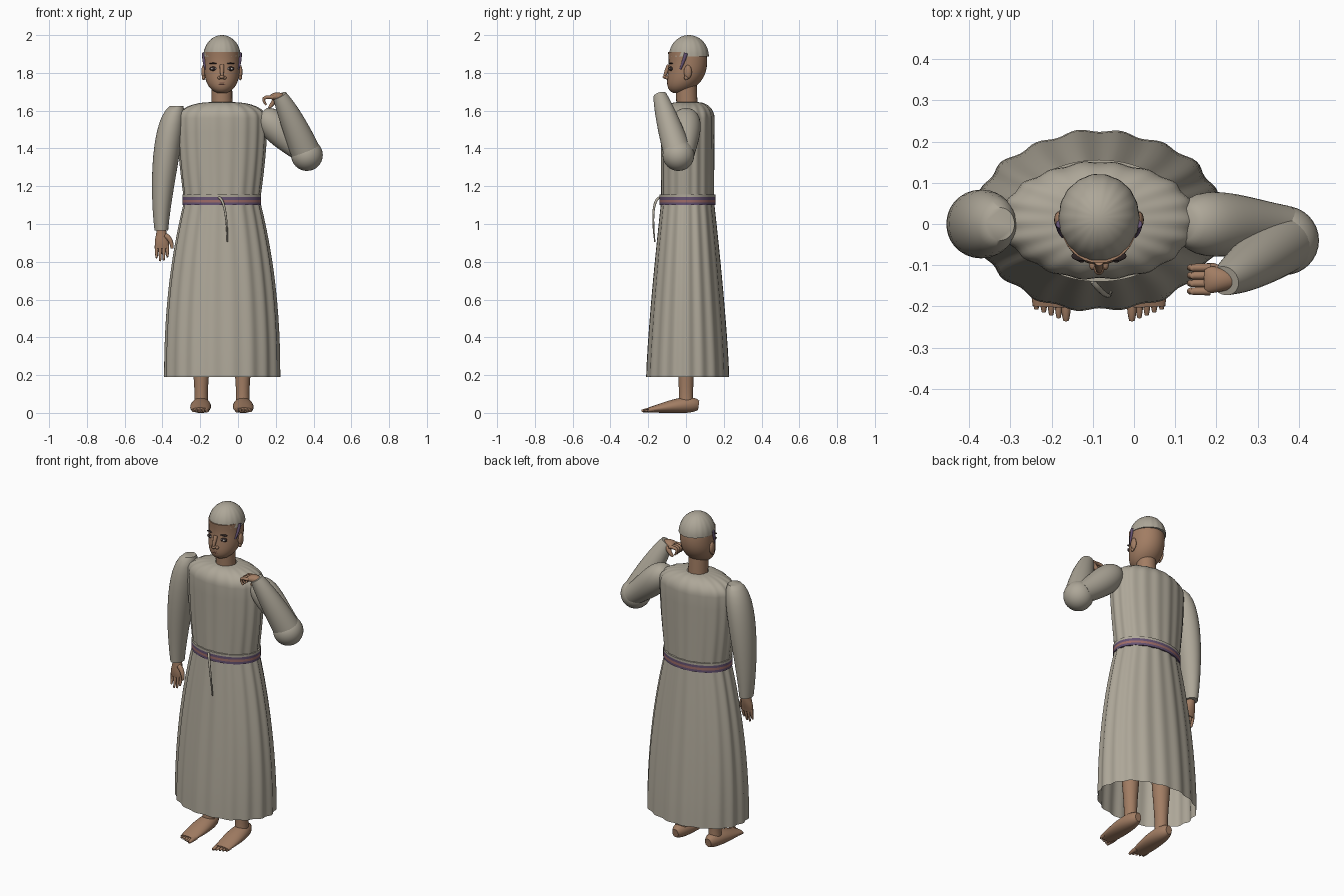
import bpy, bmesh
from math import cos, sin, pi, sqrt, radians
from mathutils import Vector

cube = bpy.data.objects.get("Cube")
if cube:
    bpy.data.objects.remove(cube)

CENTRE, HEM, WAIST, SHOULDER, CHIN = -.085, .19, 1.12, 1.56, 1.69
SIDES = (("right", -1), ("left", 1))
parts = []


def material(name, *rgb):
    mat = bpy.data.materials.new(name)
    mat.use_nodes = True
    mat.diffuse_color = (*rgb, 1)
    mat.node_tree.nodes["Principled BSDF"].inputs["Base Color"].default_value = (*rgb, 1)
    return mat


CLOTH = material("undyed cloth", .42, .385, .315)
SKIN = material("skin", .36, .205, .125)
DARK = material("dark hair", .03, .02, .02)
WHITE = material("eye white", .6, .56, .5)
LIP = material("lips", .2, .085, .065)
PURPLE = material("purple", .13, .085, .17)
ROSE = material("rose", .34, .15, .14)


def finish(bm, name, mat):
    bmesh.ops.recalc_face_normals(bm, faces=bm.faces)
    mesh = bpy.data.meshes.new(name)
    bm.to_mesh(mesh)
    bm.free()
    mesh.materials.append(mat)
    part = bpy.data.objects.new(name, mesh)
    bpy.context.collection.objects.link(part)
    parts.append(part)


def loft(name, rings, mat, sides=24, folds=0, upright=False, closed=True):
    """Skin rings of (x, y, z, radius, second radius) along their path."""
    bm = bmesh.new()
    points = [Vector(ring[:3]) for ring in rings]
    loops = []
    for i, (point, ring) in enumerate(zip(points, rings)):
        along = (points[min(i + 1, len(points) - 1)] - points[max(i - 1, 0)]).normalized()
        if upright:
            along = Vector((0, 0, 1))
        across = Vector((0, 1, 0)) if abs(along.x) > .8 else Vector((1, 0, 0))
        across = (across - along * across.dot(along)).normalized()
        other = along.cross(across)
        loop = []
        for k in range(sides):
            angle = 2 * pi * k / sides
            ripple = 1 + folds * (cos(18 * angle) + cos(7 * angle + 1) / 2)
            offset = across * cos(angle) * ring[3] + other * sin(angle) * ring[4]
            loop.append(bm.verts.new(point + offset * ripple))
        loops.append(loop)
    for low, high in zip(loops, loops[1:]):
        for k in range(sides):
            q = (k + 1) % sides
            bm.faces.new((low[k], low[q], high[q], high[k]))
    if closed:
        bm.faces.new(loops[0])
        bm.faces.new(loops[-1])
    finish(bm, name, mat)


def steps(count, last=1):
    return [last * i / count for i in range(count + 1)]


def mix(a, b, t):
    return a + (b - a) * t


def bezier(controls, t):
    while len(controls) > 1:
        controls = [[mix(a, b, t) for a, b in zip(p, q)] for p, q in zip(controls, controls[1:])]
    return controls[0]


def limb(name, controls, mat=SKIN, sides=24, upright=False):
    loft(name, [bezier(controls, t) for t in steps(12)], mat, sides, upright=upright)


def digit(name, start, bend, tip, radius, mat=SKIN):
    """Small tapering curved tube: fingers, toes and the like."""
    sizes = (radius, radius, radius / 2)
    limb(name, [(*p, r, r) for p, r in zip((start, bend, tip), sizes)], mat, 10)


def ball(name, place, size, mat, segments=16):
    bm = bmesh.new()
    bmesh.ops.create_uvsphere(bm, u_segments=segments, v_segments=segments // 2, radius=1)
    bmesh.ops.scale(bm, vec=size, verts=bm.verts)
    bmesh.ops.translate(bm, vec=place, verts=bm.verts)
    finish(bm, name, mat)


def ring(z, wide, deep, y=.008):
    return (CENTRE, y, z, wide, deep)


# Robe: flared skirt, then a gathered bodice closing at the neck
skirt = [ring(mix(HEM, WAIST, t), mix(.302, .198, t ** 2.2), mix(.218, .139, t ** 1.3)) for t in steps(12)]
loft("robe_skirt", skirt, CLOTH, 144, folds=.018, upright=True, closed=False)
bodice = [ring(mix(WAIST, SHOULDER, t), mix(.198, .235, sin(t * pi / 2)), mix(.139, .142, t)) for t in steps(6)]
bodice += [ring(SHOULDER + .085 * sin(a), .06 + .175 * cos(a), .056 + .086 * cos(a))
           for a in steps(8, pi / 2)[1:]]
loft("robe_bodice", bodice, CLOTH, 144, folds=.016, upright=True, closed=False)

# Belt of striped bands with a hanging tie
band = .014
for i, mat in enumerate((PURPLE, ROSE, PURPLE, CLOTH)):
    low = WAIST - .02 + i * band
    profile = ((low, 0), (low, .02), (low + band, .02), (low + band, 0))
    loft("belt_band", [ring(z, .188 + e, .128 + e) for z, e in profile], mat, 64, upright=True, closed=False)
digit("belt_tie", (-.1, -.14, WAIST + .02), (-.06, -.19, WAIST), (-.056, -.165, .905), .007, CLOTH)

# Neck, egg-shaped head and domed cap
loft("neck", [ring(SHOULDER, .056, .056), ring(1.76, .054, .056, 0)], SKIN, upright=True)
head = []
for t in steps(16, 1.3):
    t = max(t, .02)
    girth = .095 * sqrt(1 - abs(1 - t) ** 3)
    head.append(ring(CHIN + .17 * t, girth, girth * 1.07, .01 - .055 * (1 - t) ** 2))
loft("head", head, SKIN, 32, upright=True)
cap = [ring(1.888 + .112 * sin(a), .098 * cos(a), .106 * cos(a), .015) for a in steps(10, pi / 2.1)]
loft("cap", cap, CLOTH, 72, folds=.008, upright=True)

# Face
digit("nose", (CENTRE, -.09, 1.84), (CENTRE, -.105, 1.81), (CENTRE, -.115, 1.775), .012)
ball("nose_tip", (CENTRE, -.108, 1.778), (.013, .016, .01), SKIN)
for z in (1.738, 1.748):
    ball("lip", (CENTRE, -.088, z), (.027, .012, .006), LIP)
for side, s in SIDES:
    eye = Vector((CENTRE + s * .042, -.078, 1.822))
    ear = Vector((CENTRE + s * .097, .01, 1.805))
    ball(side + "_nostril", (CENTRE + s * .014, -.1, 1.774), (.01, .012, .009), SKIN)
    ball(side + "_eye_rim", eye, (.024, .012, .012), DARK)
    ball(side + "_eye", eye, (.02, .014, .009), WHITE)
    ball(side + "_iris", eye + Vector((0, -.01, 0)), (.008, .006, .008), DARK)
    ball(side + "_brow", eye + Vector((0, 0, .028)), (.025, .012, .004), DARK)
    ball(side + "_ear", ear, (.012, .021, .037), SKIN)
    ball(side + "_ear_lobe", ear - Vector((0, .008, .03)), (.009, .012, .014), SKIN)
    lock = [ear + Vector((s * x, y, z)) for x, y, z in ((-.002, -.01, .1), (0, -.02, .06), (-.01, -.04, .015))]
    digit(side + "_side_lock", *lock, .01, PURPLE)

# Lowered right arm
limb("right_sleeve", [(-.325, 0, 1.625, .035, .04), (-.36, 0, 1.56, .1, .12),
                      (-.41, 0, 1.2, .06, .07), (-.406, 0, .965, .036, .046)], CLOTH, 32, upright=True)
limb("right_palm", [(-.406, 0, 1, .024, .024), (-.406, 0, .93, .022, .024),
                    (-.404, -.01, .92, .046, .024), (-.402, -.012, .87, .034, .014)])
for i, tip in enumerate((.82, .804, .807, .825)):
    x = -.431 + i * .019
    digit("right_finger", (x, -.012, .885), (x, -.012, .85), (x, -.025, tip), .01)
digit("right_thumb", (-.385, -.015, .94), (-.35, -.025, .92), (-.349, -.03, .87), .014)

# Raised left arm
elbow = (.365, -.04, 1.365)
limb("left_upper_sleeve", [(.125, 0, 1.59, .035, .04), (.16, 0, 1.55, .11, .11),
                           (.26, 0, 1.45, .07, .065), (.365, -.01, 1.37, .06, .055)], CLOTH, 32)
ball("left_elbow", elbow, (.084, .084, .084), CLOTH, 32)
limb("left_forearm_sleeve", [(*elbow, .08, .076), (.28, -.105, 1.57, .068, .064),
                             (.22, -.138, 1.68, .038, .036)], CLOTH, 32)

# Left hand curled toward the shoulder
limb("left_palm", [(.235, -.135, 1.665, .024, .024), (.2, -.135, 1.68, .032, .026),
                   (.175, -.135, 1.67, .034, .014)])
for i in range(4):
    y = -.163 + i * .019
    digit("left_finger", (.185, y, 1.67), (.11, y, 1.68), (.15, y, 1.63), .01)
digit("left_thumb", (.205, -.115, 1.665), (.185, -.1, 1.64), (.165, -.11, 1.615), .014)

# Legs and bare feet
for side, s in SIDES:
    x = CENTRE + s * .11
    limb(side + "_leg", [(x, 0, .05, .038, .04), (x, 0, .15, .025, .03),
                         (x, 0, .3, .065, .055), (x, 0, .9, .075, .075)], upright=True)
    limb(side + "_foot", [(x, .067, .04, .02, .025), (x, .02, .05, .06, .06),
                          (x + s * .003, -.1, .03, .062, .03), (x + s * .006, -.2, .015, .045, .013)])
    for i in range(5):
        toe = x + s * (i * .018 - .03)
        reach = i * .007 - .235
        digit(side + "_toe", (toe, -.17, .016), (toe, reach + .02, .014), (toe, reach, .01), .01 if i else .013)

# Smooth shading that keeps hard edges
bpy.ops.object.select_all(action="DESELECT")
for part in parts:
    part.select_set(True)
bpy.context.view_layer.objects.active = parts[0]
bpy.ops.object.shade_smooth_by_angle(angle=radians(50))
